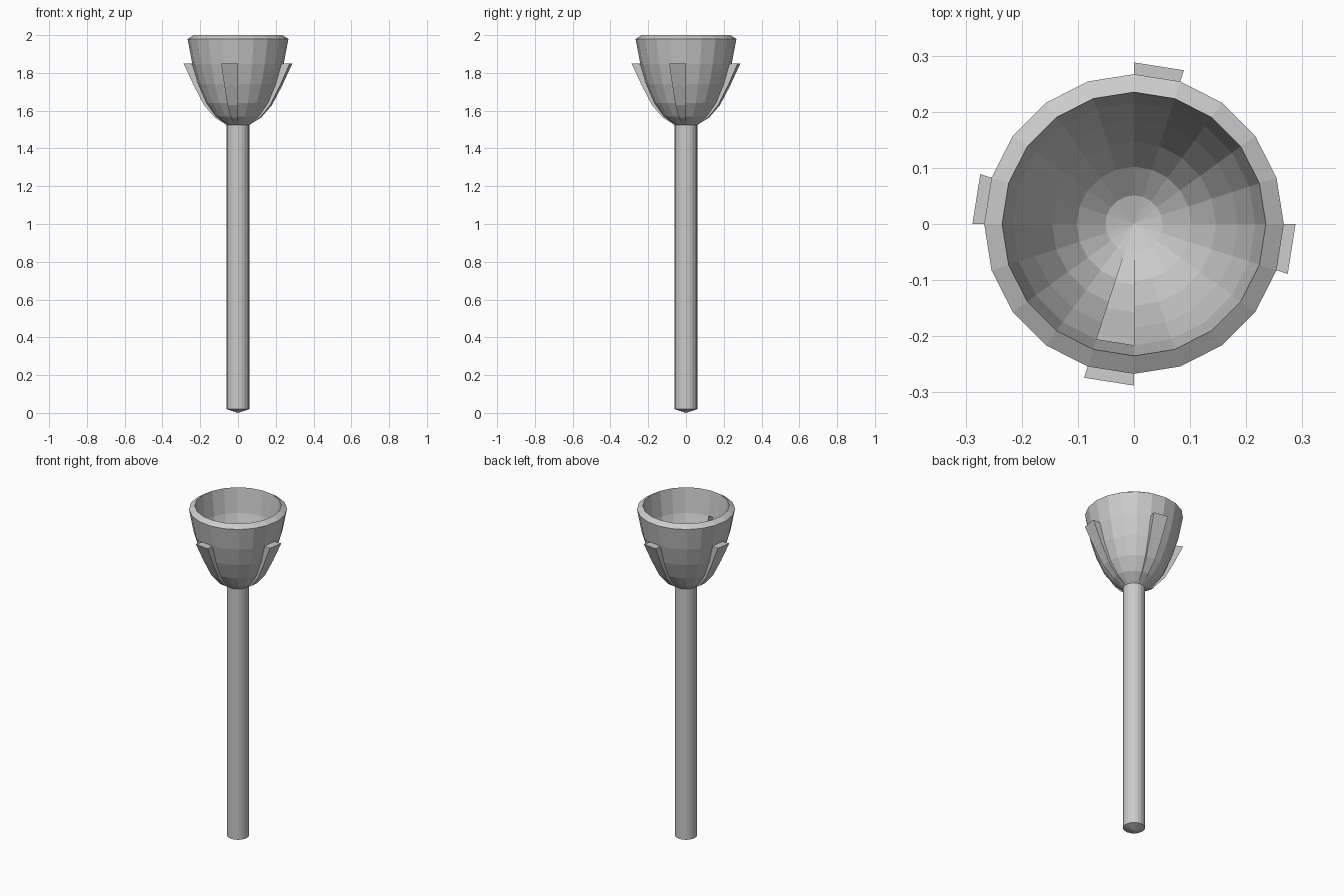
import bpy, bmesh, math

if "Cube" in bpy.data.objects:
    bpy.data.objects.remove(bpy.data.objects["Cube"])

SIDES = 20
STEP = 2 * math.pi / SIDES

# Profiles as (radius, height), bottom to top
OUTER = [(0, 1.51), (.06, 1.525), (.116, 1.57), (.167, 1.64), (.21, 1.74), (.242, 1.848), (.267, 1.98)]
INNER = [(0, 1.54), (.051, 1.555), (.102, 1.595), (.146, 1.66), (.185, 1.755), (.216, 1.855), (.235, 2.0)]
STRIP = [(.06, 1.525), (.122, 1.563), (.18, 1.63), (.234, 1.733), (.288, 1.85)]
RECESS = [(.051, 1.555), (.108, 1.588), (.157, 1.652), (.207, 1.748), (.258, 1.835)]
STEM = [(0, 0), (.06, .02), (.06, 1.527), (0, 1.515)]


def point(p, a):
    return (p[0] * math.cos(a), p[0] * math.sin(a), p[1])


def finish(name, bm):
    bmesh.ops.remove_doubles(bm, verts=bm.verts, dist=1e-5)
    bmesh.ops.recalc_face_normals(bm, faces=bm.faces)
    mesh = bpy.data.meshes.new(name)
    bm.to_mesh(mesh)
    bm.free()
    obj = bpy.data.objects.new(name, mesh)
    bpy.context.collection.objects.link(obj)


def face(bm, pts):
    unique = [p for i, p in enumerate(pts) if math.dist(p, pts[i - 1]) > 1e-6]
    if len(unique) > 2:
        bm.faces.new([bm.verts.new(p) for p in unique])


def lathe(bm, profile, skip=lambda seg, row: False):
    for s in range(SIDES):
        a, b = s * STEP, (s + 1) * STEP
        for r, (p, q) in enumerate(zip(profile, profile[1:])):
            if not skip(s, r):
                face(bm, [point(p, a), point(p, b), point(q, b), point(q, a)])


def raised_panel(bm, base, skin, b):
    # One-facet panel: skin, two side walls and a top edge
    a = b - STEP
    for i in range(len(skin) - 1):
        p, q, u, v = skin[i], skin[i + 1], base[i], base[i + 1]
        face(bm, [point(p, a), point(p, b), point(q, b), point(q, a)])
        for t in (a, b):
            face(bm, [point(p, t), point(q, t), point(v, t), point(u, t)])
    face(bm, [point(skin[-1], a), point(skin[-1], b), point(base[-1], b), point(base[-1], a)])


# Cup with a thick wall; the front facet is open behind its strip
bm = bmesh.new()
front_seg = SIDES * 3 // 4 - 1
lathe(bm, OUTER + INNER[::-1],
      lambda s, r: s == front_seg and (1 <= r <= 4 or 8 <= r <= 11))
raised_panel(bm, INNER[1:6], RECESS, 1.5 * math.pi)
raised_panel(bm, OUTER[1:6], STRIP, 1.5 * math.pi)
finish("cup_with_front_strip", bm)

# Remaining flared strips around the cup
for name, quarter in (("right", 0), ("back", 1), ("left", 2)):
    bm = bmesh.new()
    raised_panel(bm, OUTER[1:6], STRIP, quarter * math.pi / 2)
    finish(name + "_strip", bm)

# Stem with a shallow pointed foot
bm = bmesh.new()
lathe(bm, STEM)
finish("stem", bm)
